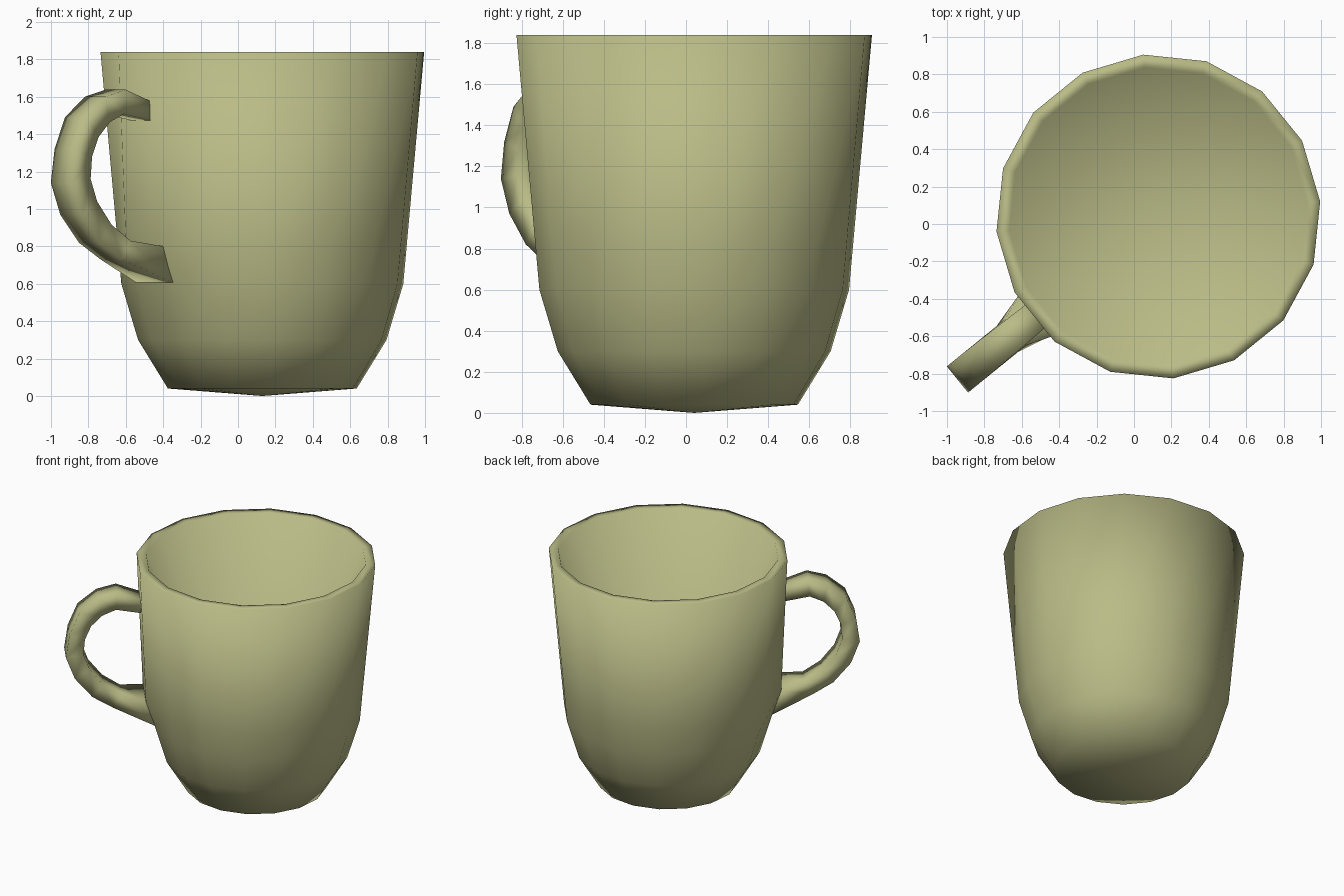
import bpy, bmesh, math
from mathutils import Vector

if "Cube" in bpy.data.objects:
    bpy.data.objects.remove(bpy.data.objects["Cube"])

SIDES = 16
CENTRE = Vector((0.13, 0.04, 0.0))
PHASE = math.radians(5.3)
HANDLE_ANGLE = PHASE + math.radians(22.5 * 9.5)   # middle of one mug face

glaze = bpy.data.materials.new("glaze")
glaze.diffuse_color = (0.49, 0.50, 0.24, 1)
glaze.use_nodes = True
glaze.node_tree.nodes["Principled BSDF"].inputs["Base Color"].default_value = glaze.diffuse_color


def finish(bm, name):
    bmesh.ops.recalc_face_normals(bm, faces=bm.faces)
    for f in bm.faces:
        f.smooth = True
    mesh = bpy.data.meshes.new(name)
    bm.to_mesh(mesh)
    bm.free()
    mesh.materials.append(glaze)
    bpy.context.collection.objects.link(bpy.data.objects.new(name, mesh))


def bridge(bm, a, b):
    n = len(a)
    for i in range(n):
        j = (i + 1) % n
        bm.faces.new((a[i], a[j], b[j], b[i]))


# Cup: outer wall and rim as a turned profile (radius, height, radius beside handle)
profile = [(0.507, 0.04, 0.507), (0.667, 0.30, 0.667), (0.757, 0.60, 0.757),
           (0.775, 0.80, 0.824), (0.869, 1.84, 0.869), (0.80, 1.84, 0.80)]
bm = bmesh.new()
rings = []
for r, z, root in profile:
    ring = []
    for i in range(SIDES):
        a = PHASE + i * math.tau / SIDES
        d = root if i in (9, 10) else r
        ring.append(bm.verts.new(CENTRE + Vector((d * math.cos(a), d * math.sin(a), z))))
    rings.append(ring)
for a, b in zip(rings, rings[1:]):
    bridge(bm, a, b)
# Pointed base, and the inside tapering down to a point
for ring, z in ((rings[0], 0.0), (rings[-1], 0.10)):
    tip = bm.verts.new(CENTRE + Vector((0, 0, z)))
    for i in range(SIDES):
        bm.faces.new((ring[i], ring[(i + 1) % SIDES], tip))
finish(bm, "cup")

# Handle: four-sided loop, (outer distance, z, inner distance, z, half width)
sections = [
    (0.81, 1.567, 0.81, 1.468, 0.080),
    (1.01, 1.638, 1.02, 1.508, 0.085),
    (1.15, 1.600, 1.12, 1.465, 0.088),
    (1.286, 1.49, 1.20, 1.385, 0.090),
    (1.357, 1.32, 1.245, 1.28, 0.090),
    (1.383, 1.14, 1.255, 1.16, 0.090),
    (1.318, 0.97, 1.21, 1.04, 0.090),
    (1.19, 0.82, 1.11, 0.915, 0.090),
    (1.04, 0.73, 0.98, 0.83, 0.090),
    (0.740, 0.605, 0.805, 0.80, 0.155),
]
out = Vector((math.cos(HANDLE_ANGLE), math.sin(HANDLE_ANGLE), 0))
side = Vector((-out.y, out.x, 0))
bm = bmesh.new()
loops = []
for od, oz, nd, nz, w in sections:
    loops.append([bm.verts.new(CENTRE + out * d + side * s + Vector((0, 0, z)))
                  for d, z, s in ((od, oz, w), (od, oz, -w), (nd, nz, -w), (nd, nz, w))])
for a, b in zip(loops, loops[1:]):
    bridge(bm, a, b)
bm.faces.new(loops[0])
bm.faces.new(loops[-1])
finish(bm, "handle")
